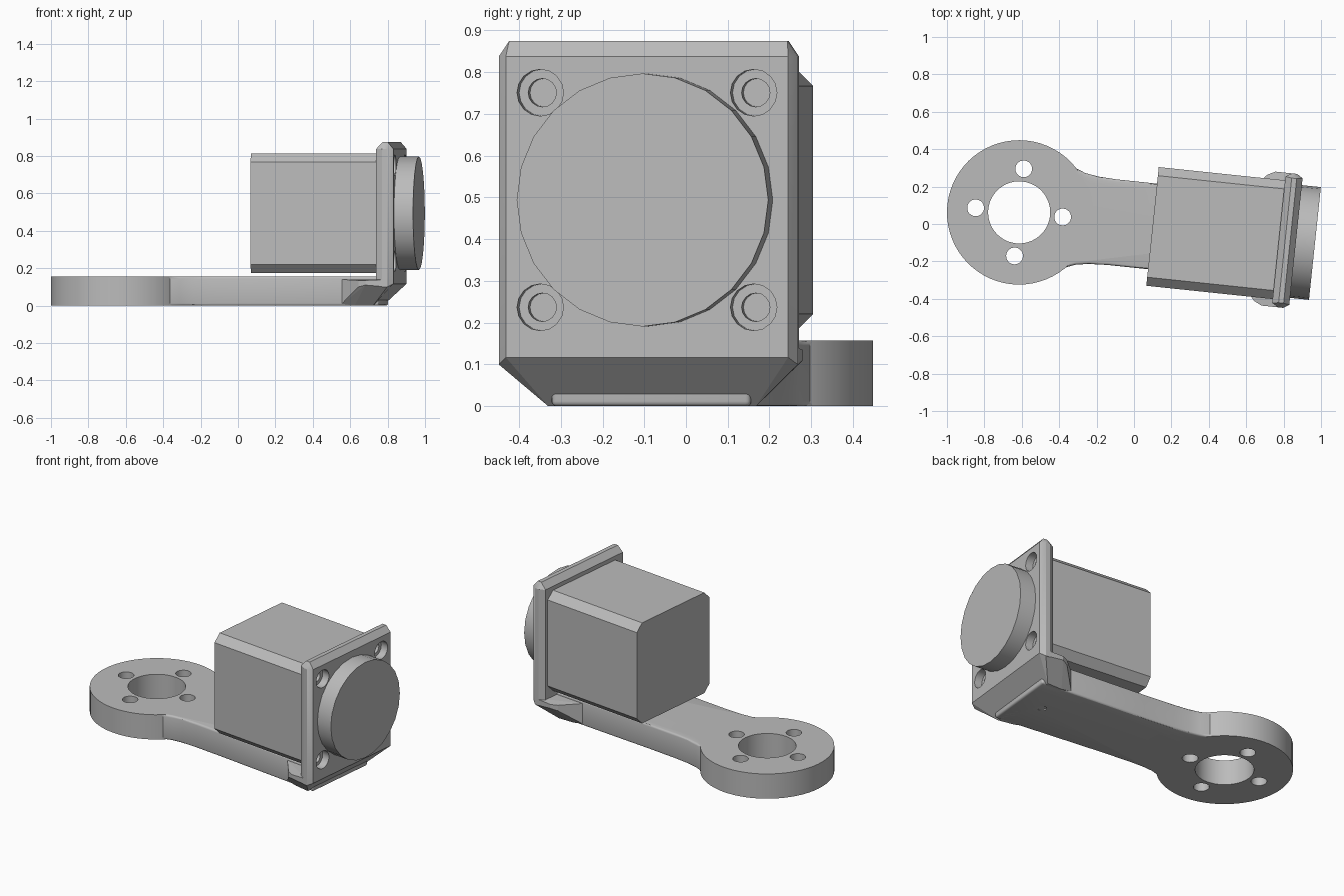
import bpy, bmesh, math
from mathutils import Matrix

if "Cube" in bpy.data.objects:
    bpy.data.objects.remove(bpy.data.objects["Cube"])

grey = bpy.data.materials.new("plain_grey")
grey.use_nodes = True
grey.diffuse_color = (0.5, 0.5, 0.5, 1)
grey.node_tree.nodes["Principled BSDF"].inputs["Base Color"].default_value = (0.5, 0.5, 0.5, 1)

# Every part is built along the arm: x runs from ring to motor, then the frame is turned
FRAME = Matrix.Translation((-0.614, 0.062, 0)) @ Matrix.Rotation(math.radians(-6), 4, 'Z')
RING_R, ARM_H = 0.386, 0.157
MID_Z = 0.494


def finish(name, bm):
    bmesh.ops.recalc_face_normals(bm, faces=bm.faces)
    mesh = bpy.data.meshes.new(name)
    bm.to_mesh(mesh)
    bm.free()
    obj = bpy.data.objects.new(name, mesh)
    obj.matrix_world = FRAME
    mesh.materials.append(grey)
    bpy.context.collection.objects.link(obj)
    return obj


def cylinder(name, radius, start, end, sides, at=(0, 0), along_x=False):
    """Cylinder standing at (x, y), or lying along x at (y, z)."""
    bm = bmesh.new()
    mid = (start + end) / 2
    if along_x:
        m = Matrix.Translation((mid, *at)) @ Matrix.Rotation(math.pi / 2, 4, 'Y')
    else:
        m = Matrix.Translation((*at, mid))
    bmesh.ops.create_cone(bm, cap_ends=True, segments=sides, radius1=radius,
                          radius2=radius, depth=end - start, matrix=m)
    return finish(name, bm)


def hull(name, points):
    """Convex solid, mirrored across the arm's centre line."""
    bm = bmesh.new()
    for x, y, z in points:
        for side in (-1, 1):
            bm.verts.new((x, side * y, z))
    bmesh.ops.convex_hull(bm, input=bm.verts)
    bmesh.ops.dissolve_limit(bm, angle_limit=0.01, verts=bm.verts, edges=bm.edges)
    return finish(name, bm)


def apply_modifier(obj, mod):
    bpy.context.view_layer.objects.active = obj
    bpy.ops.object.modifier_apply(modifier=mod.name)


def boolean(obj, others, operation):
    for other in others:
        mod = obj.modifiers.new("boolean", 'BOOLEAN')
        mod.operation, mod.solver, mod.object = operation, 'EXACT', other
        apply_modifier(obj, mod)
        bpy.data.objects.remove(other)


def smooth(obj):
    bpy.ops.object.select_all(action='DESELECT')
    obj.select_set(True)
    bpy.context.view_layer.objects.active = obj
    bpy.ops.object.shade_smooth_by_angle(angle=math.radians(30))


# Arm: waisted bar with softened edges
side = [(0.2, 0.27), (0.28, 0.266), (0.33, 0.246), (0.4, 0.235), (0.5, 0.23), (0.7, 0.23), (1.4, 0.24)]
outline = side + [(x, -y) for x, y in reversed(side)]
bm = bmesh.new()
base = bm.faces.new([bm.verts.new((x, y, 0)) for x, y in outline])
top = bmesh.ops.extrude_face_region(bm, geom=[base])["geom"]
bmesh.ops.translate(bm, vec=(0, 0, ARM_H), verts=[v for v in top if isinstance(v, bmesh.types.BMVert)])
arm = finish("arm", bm)
bevel = arm.modifiers.new("bevel", 'BEVEL')
bevel.width, bevel.segments, bevel.angle_limit = 0.012, 3, math.radians(40)
apply_modifier(arm, bevel)

# Mounting ring joined to the arm, then drilled
ring = cylinder("mounting_ring_arm", RING_R, 0, ARM_H, 64)
boolean(ring, [arm], 'UNION')
drills = [cylinder("drill", 0.166, -0.1, 0.3, 48),
          cylinder("drill", 0.026, -0.1, 0.3, 20, (1.24, 0))]
for i in range(4):
    a = i * math.pi / 2
    drills.append(cylinder("drill", 0.045, -0.1, 0.3, 24, (0.234 * math.cos(a), 0.234 * math.sin(a))))
boolean(ring, drills, 'DIFFERENCE')
smooth(ring)

# Flared foot below the plate, cut at an angle on its underside
hull("flared_foot", [(1.27, 0.24, 0), (1.37, 0.25, 0), (1.2, 0.235, 0.01), (1.2, 0.235, 0.14),
                     (1.3, 0.34, 0.1), (1.34, 0.36, 0.11), (1.457, 0.36, 0.1), (1.488, 0.34, 0.117),
                     (1.3, 0.34, 0.135), (1.34, 0.36, 0.135), (1.457, 0.36, 0.14), (1.488, 0.34, 0.14)])

# Upright plate with chamfered rim and four stepped screw holes
plate_points = []
for x in (1.396, 1.488):
    plate_points += [(x, 0.34, 0.117), (x, 0.34, 0.838)]
for x in (1.43, 1.457):
    plate_points += [(x, 0.36, 0.1), (x, 0.36, 0.838), (x, 0.335, 0.875)]
plate = hull("motor_plate", plate_points)
drills = []
for y in (-0.257, 0.257):
    for z in (MID_Z - 0.257, MID_Z + 0.257):
        drills.append(cylinder("drill", 0.056, 1.44, 1.6, 16, (y, z), True))
        drills.append(cylinder("drill", 0.034, 1.3, 1.5, 16, (y, z), True))
boolean(plate, drills, 'DIFFERENCE')
smooth(plate)

# Motor body: square block with chamfered long edges
hull("motor_body", [(x, y, MID_Z + s * z) for x in (0.717, 1.4) for s in (-1, 1)
                    for y, z in ((0.319, 0.273), (0.273, 0.319))])

# Round output disc
smooth(cylinder("output_disc", 0.303, 1.46, 1.59, 24, (0, MID_Z), True))
